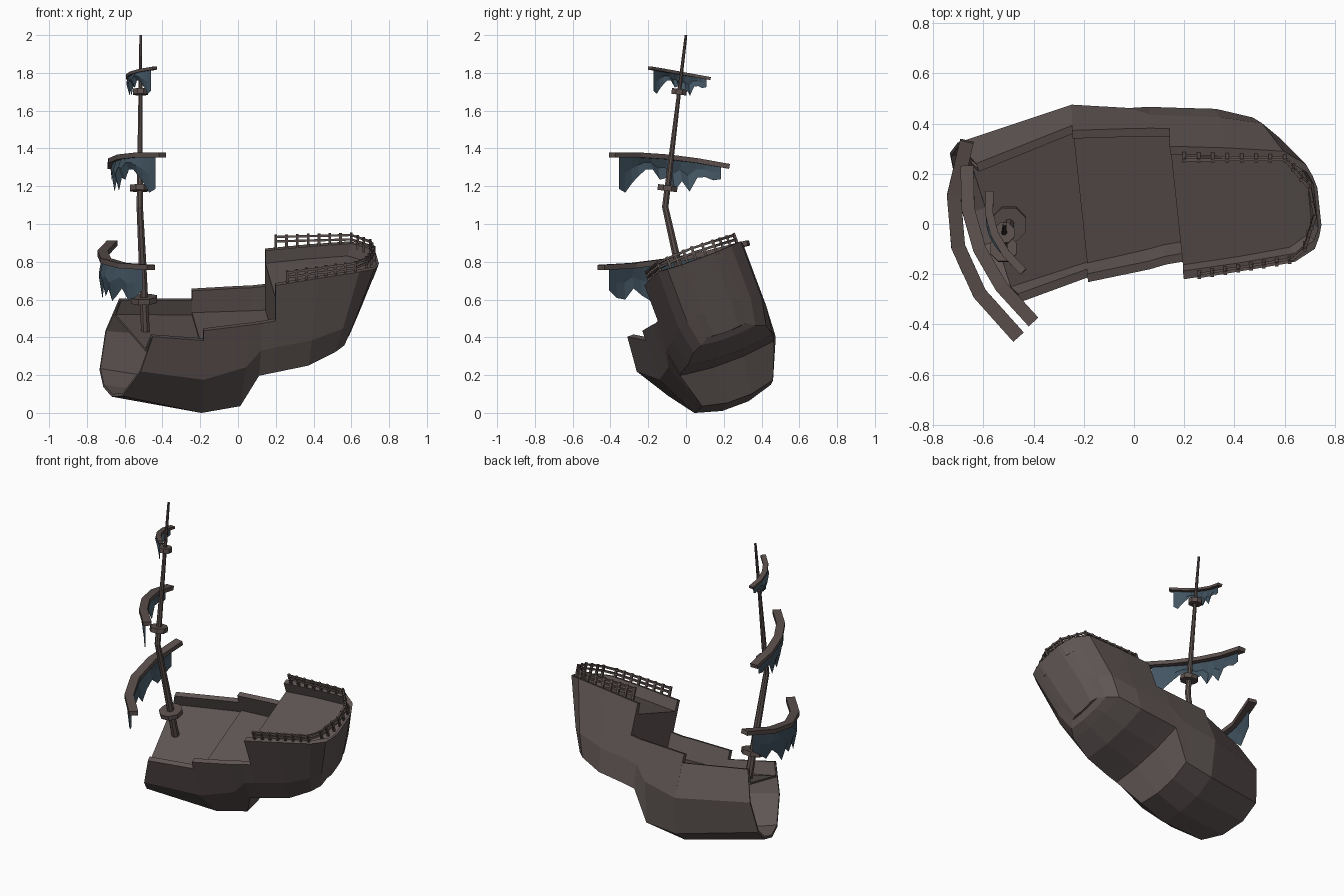
import bpy
import bmesh
import math
from mathutils import Vector

cube = bpy.data.objects.get("Cube")
if cube:
    bpy.data.objects.remove(cube, do_unlink=True)


def material(name, color):
    mat = bpy.data.materials.new(name)
    mat.use_nodes = True
    mat.diffuse_color = color
    mat.node_tree.nodes["Principled BSDF"].inputs["Base Color"].default_value = color
    return mat


wood = material("weathered wood", (0.115, 0.092, 0.088, 1))
spar = material("dark spar wood", (0.105, 0.08, 0.074, 1))
cloth = material("faded blue cloth", (0.055, 0.09, 0.122, 1))

UP = Vector((0, -0.35, 0.937))      # ship's own up, heeled over
Z = Vector((0, 0, 1))


def finish(name, bm, mat, recalc=True):
    if recalc:
        bmesh.ops.recalc_face_normals(bm, faces=bm.faces)
    mesh = bpy.data.meshes.new(name)
    bm.to_mesh(mesh)
    bm.free()
    mesh.materials.append(mat)
    obj = bpy.data.objects.new(name, mesh)
    bpy.context.collection.objects.link(obj)
    return obj


def loft(bm, rings, open_start=False):
    """Join closed rings of points with quads and cap the ends."""
    rows = [[bm.verts.new(p) for p in ring] for ring in rings]
    count = len(rows[0])
    for a, b in zip(rows, rows[1:]):
        for i in range(count):
            j = (i + 1) % count
            bm.faces.new((a[i], a[j], b[j], b[i]))
    if not open_start:
        bm.faces.new(rows[0])
    bm.faces.new(rows[-1])


def sweep(bm, path, widths, heights, sides=4):
    """Sweep a polygon of given half width and half height along a path."""
    rings = []
    path = [Vector(p) for p in path]
    for i, p in enumerate(path):
        tangent = (path[min(i + 1, len(path) - 1)] - path[max(i - 1, 0)]).normalized()
        ref = Z if abs(tangent.z) < 0.8 else Vector((1, 0, 0))
        side = tangent.cross(ref).normalized()
        rise = side.cross(tangent)
        scale = 1 / math.cos(math.pi / sides)
        ring = []
        for k in range(sides):
            ang = 2 * math.pi * (k + 0.5) / sides
            ring.append(p + scale * (side * widths[i] * math.cos(ang)
                                     + rise * heights[i] * math.sin(ang)))
        rings.append(ring)
    loft(bm, rings)


# Hull cross-section forms: (width factor, depth) of bulge, bilge and flat keel
FORMS = {
    "bow": ((1.06, 0.19), (0.68, 0.37), (0.25, 0.42)),
    "full": ((1.02, 0.22), (0.67, 0.449), (0.23, 0.49)),
    "aft": ((0.99, 0.22), (0.67, 0.475), (0.23, 0.505)),
    "shallow": ((1.0, 0.15), (0.92, 0.3), (0.3, 0.32)),
    "stern": ((1.0, 0.12), (0.87, 0.265), (0.3, 0.28)),
    "round": ((1.0, 0.1), (0.85, 0.24), (0.3, 0.25)),
    "tip": ((1.0, 0.08), (0.85, 0.21), (0.3, 0.215)),
}

# Stations: centre, half width, skew, rail height, deck height, lean, form
STATIONS = [
    ((-0.54, -0.035, 0.505), 0.295, 0.3, 0, -0.08, -0.36, "bow"),
    ((-0.215, 0.09, 0.495), 0.323, 0.1, 0, -0.08, 0, "full"),
    ((-0.215, 0.09, 0.495), 0.323, 0.1, 0.055, -0.068, 0, "full"),
    ((0.03, 0.107, 0.55), 0.3, 0.1, 0.02, -0.11, -0.08, "aft"),
    ((0.1, 0.112, 0.57), 0.29, 0.1, 0.005, -0.125, -0.05, "shallow"),
    ((0.17, 0.115, 0.585), 0.283, 0.1, 0, -0.135, 0, "shallow"),
    ((0.17, 0.115, 0.585), 0.283, 0.1, 0.2, 0.13, 0, "shallow"),
    ((0.38, 0.128, 0.615), 0.262, 0.1, 0.2, 0.13, -0.1, "shallow"),
    ((0.565, 0.14, 0.64), 0.235, 0.1, 0.2, 0.13, -0.27, "stern"),
    ((0.632, 0.14, 0.635), 0.18, 0.1, 0.2, 0.13, -0.35, "round"),
    ((0.648, 0.14, 0.632), 0.13, 0.1, 0.2, 0.13, -0.38, "tip"),
    ((0.648, 0.14, 0.632), 0.13, 0.1, 0.2, 0.2, -0.38, "tip"),
    ((0.662, 0.14, 0.63), 0.08, 0.1, 0.2, 0.2, -0.38, "tip"),
]


def hull_ring(centre, width, skew, top, deck, lean, form):
    across = Vector((-skew, 0.935, 0.345)) * width

    def at(k, height):
        return Vector(centre) + across * k + UP * height - Vector((lean * height, 0, 0))

    inner = 1 - 0.035 / width
    half = [(k, -depth) for k, depth in reversed(FORMS[form])]
    half += [(1, top), (inner, top), (inner, deck)]
    return [at(-k, h) for k, h in half] + [at(k, h) for k, h in reversed(half)]


# The hull is broken open at the bow, showing thin planking
bm = bmesh.new()
loft(bm, [hull_ring(*station) for station in STATIONS], open_start=True)
bmesh.ops.remove_doubles(bm, verts=bm.verts, dist=0.0005)
bmesh.ops.dissolve_degenerate(bm, edges=bm.edges, dist=0.0005)
hull = finish("hull", bm, wood)
planking = hull.modifiers.new("planking", "SOLIDIFY")
planking.thickness = 0.015
planking.offset = -1

# Mast, bent above the lowest yard
MAST = [(-0.49, 0.04, 0.42), (-0.505, -0.04, 0.78), (-0.52, -0.11, 1.09), (-0.515, 0, 2)]
bm = bmesh.new()
radii = [0.023, 0.02, 0.017, 0.007]
sweep(bm, MAST, radii, radii, 8)
finish("mast", bm, spar)


def mast_point(z):
    for a, b in zip(MAST, MAST[1:]):
        if z <= b[2]:
            return Vector(a).lerp(Vector(b), (z - a[2]) / (b[2] - a[2])), Vector(b) - Vector(a)


# Collars around the mast
for name, z, radius in (("lower", 0.6, 0.068), ("middle", 1.19, 0.052), ("upper", 1.7, 0.04)):
    p, axis = mast_point(z)
    half = axis.normalized() * 0.015
    bm = bmesh.new()
    sweep(bm, [p - half, p + half], [radius] * 2, [radius] * 2, 8)
    finish(name + "_mast_collar", bm, spar)


def arc(start, middle, end, count):
    """Points on the parabola through three points."""
    a, m, b = Vector(start), Vector(middle), Vector(end)
    out = []
    for i in range(count):
        t = i / (count - 1)
        out.append(a * (1 - t) * (1 - 2 * t) + m * 4 * t * (1 - t) + b * t * (2 * t - 1))
    return out


# Curved yards with torn sails hanging under them
FULL = (0.55, 0.75, 0.8, 0.55, 0.75, 0.9, 0.65, 0.85, 0.7, 1.0, 0.75, 0.6, 0.85, 0.7, 0.6)
TORN = (0.9, 1.0, 0.75, 0.55, 0.38, 0.36, 0.62, 0.55, 0.88, 0.6, 0.85, 0.45, 0.4, 0.45, 0.38)
YARDS = (
    ("lower", (-0.46, -0.45, 0.77), (-0.7, -0.09, 0.805), (-0.665, 0.33, 0.9), 0.028, 0.22, FULL),
    ("middle", (-0.4, -0.39, 1.365), (-0.615, -0.1, 1.355), (-0.665, 0.23, 1.305), 0.026, 0.2, TORN),
    ("upper", (-0.44, -0.19, 1.825), (-0.555, -0.04, 1.8), (-0.575, 0.13, 1.77), 0.016, 0.13, TORN),
)
for name, start, middle, end, width, drop, tears in YARDS:
    bm = bmesh.new()
    path = arc(start, middle, end, 5)
    sweep(bm, path, [width] * 5, [width * 0.5] * 5)
    finish(name + "_yard", bm, spar)

    bm = bmesh.new()
    count = len(tears)
    pts = arc(start, middle, end, count + 2)[1:-1]
    rows = []
    for i, (p, tear) in enumerate(zip(pts, tears)):
        belly = Vector((-0.02, -0.01, 0)) * math.sin(math.pi * i / (count - 1))
        low = p - Z * drop * tear
        rows.append([bm.verts.new(q) for q in (p, p.lerp(low, 0.5) + belly, low)])
    for a, b in zip(rows, rows[1:]):
        for k in range(2):
            bm.faces.new((a[k], b[k], b[k + 1], a[k + 1]))
    finish(name + "_sail", bm, cloth, recalc=False)

# Railing round the raised stern deck
RAIL = [Vector(p) for p in (
    (0.26, -0.19, 0.69), (0.62, -0.13, 0.74), (0.68, -0.08, 0.765), (0.72, 0.05, 0.82),
    (0.7, 0.16, 0.855), (0.6, 0.275, 0.89), (0.2, 0.275, 0.88))]
bm = bmesh.new()
for height in (0.03, 0.055):
    sweep(bm, [p + UP * height for p in RAIL], [0.006] * len(RAIL), [0.006] * len(RAIL))
for a, b in zip(RAIL, RAIL[1:]):
    steps = max(1, round((b - a).length / 0.055))
    for i in range(steps):
        p = a.lerp(b, i / steps)
        sweep(bm, [p - UP * 0.015, p + UP * 0.066], [0.007] * 2, [0.007] * 2)
sweep(bm, [RAIL[-1] - UP * 0.015, RAIL[-1] + UP * 0.066], [0.007] * 2, [0.007] * 2)
finish("stern_railing", bm, spar)
